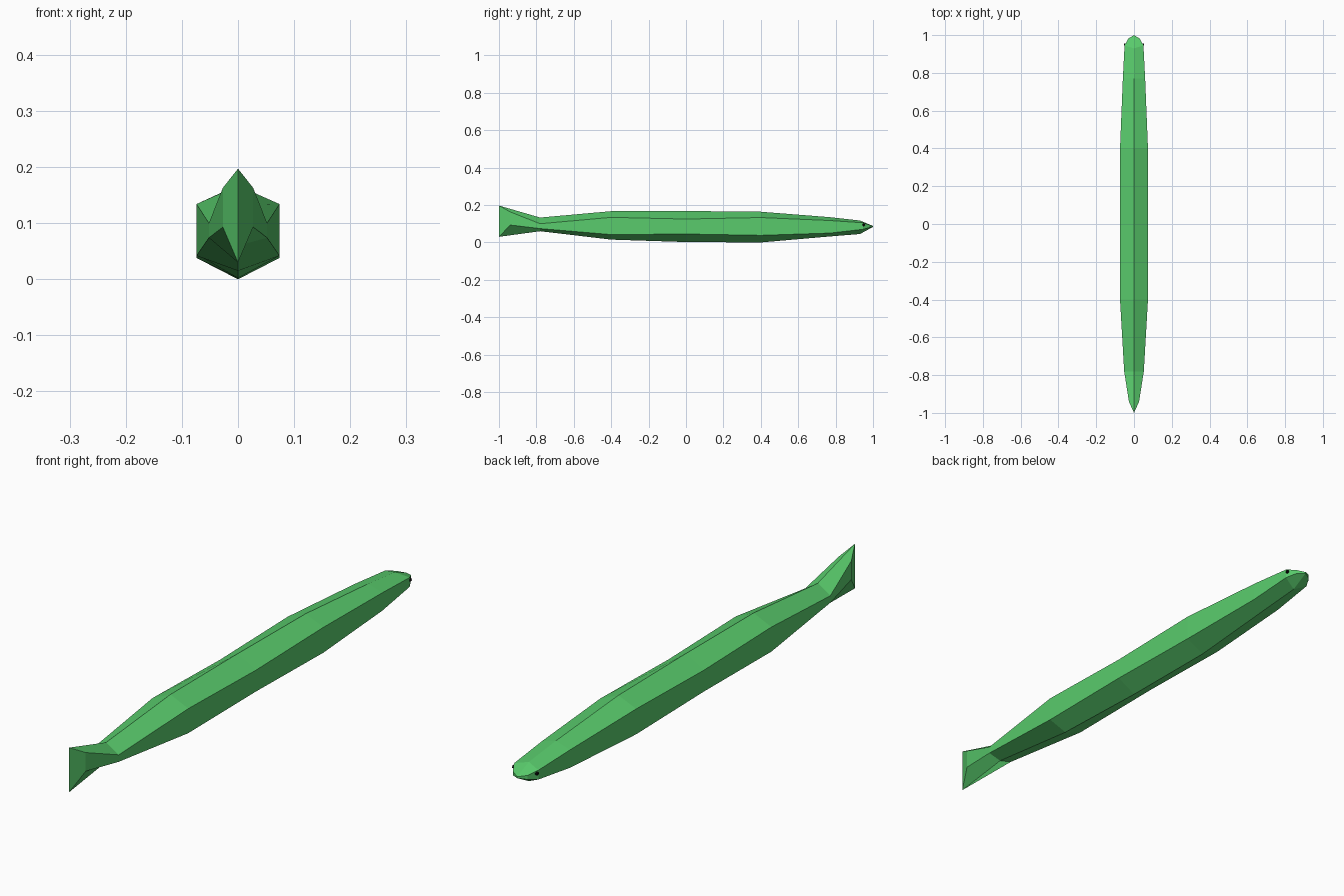
import bpy, bmesh

if "Cube" in bpy.data.objects:
    bpy.data.objects.remove(bpy.data.objects["Cube"])


def material(name, color):
    m = bpy.data.materials.new(name)
    m.diffuse_color = color
    m.use_nodes = True
    m.node_tree.nodes["Principled BSDF"].inputs["Base Color"].default_value = m.diffuse_color
    return m


green = material("green_skin", (0.1, 0.6, 0.15, 1))
black = material("black_eye", (0.005, 0.005, 0.005, 1))

# Six-sided body rings: ridge y, side y, half width, top, upper side, lower side, bottom
rings = [
    (-1.00, -0.94, 0.027, 0.197, 0.163, 0.093, 0.030),   # tail fin
    (-0.78, -0.78, 0.052, 0.133, 0.100, 0.074, 0.060),   # tail root
    (-0.40, -0.40, 0.074, 0.167, 0.134, 0.042, 0.015),
    (0.00, 0.00, 0.074, 0.168, 0.125, 0.045, 0.002),
    (0.40, 0.40, 0.074, 0.164, 0.133, 0.038, 0.000),
    (0.77, 0.77, 0.059, 0.135, 0.117, 0.050, 0.032),
    (0.93, 0.945, 0.050, 0.117, 0.105, 0.070, 0.045),    # head
    (1.00, 0.982, 0.030, 0.088, 0.094, 0.079, 0.083),    # snout
]

bm = bmesh.new()
loops = []
for ym, ys, w, top, up, low, bot in rings:
    pts = [(0, ym, top), (w, ys, up), (w, ys, low),
           (0, ym, bot), (-w, ys, low), (-w, ys, up)]
    loops.append([bm.verts.new(p) for p in pts])
for a, b in zip(loops, loops[1:]):
    for i in range(6):
        j = (i + 1) % 6
        bm.faces.new((a[i], a[j], b[j], b[i]))
# Close tail and snout with two quads meeting on the centre edge
for r in (loops[0], loops[-1]):
    bm.faces.new(r[:4])
    bm.faces.new((r[3], r[4], r[5], r[0]))
bmesh.ops.recalc_face_normals(bm, faces=bm.faces)
mesh = bpy.data.meshes.new("eel_body")
bm.to_mesh(mesh)
bm.free()
mesh.materials.append(green)
bpy.context.collection.objects.link(bpy.data.objects.new("eel_body", mesh))

# Small eyes on both sides of the head
for side, name in ((1, "right_eye"), (-1, "left_eye")):
    bpy.ops.mesh.primitive_ico_sphere_add(subdivisions=1, radius=0.008,
                                          location=(side * 0.047, 0.95, 0.094))
    eye = bpy.context.object
    eye.name = name
    eye.data.materials.append(black)
